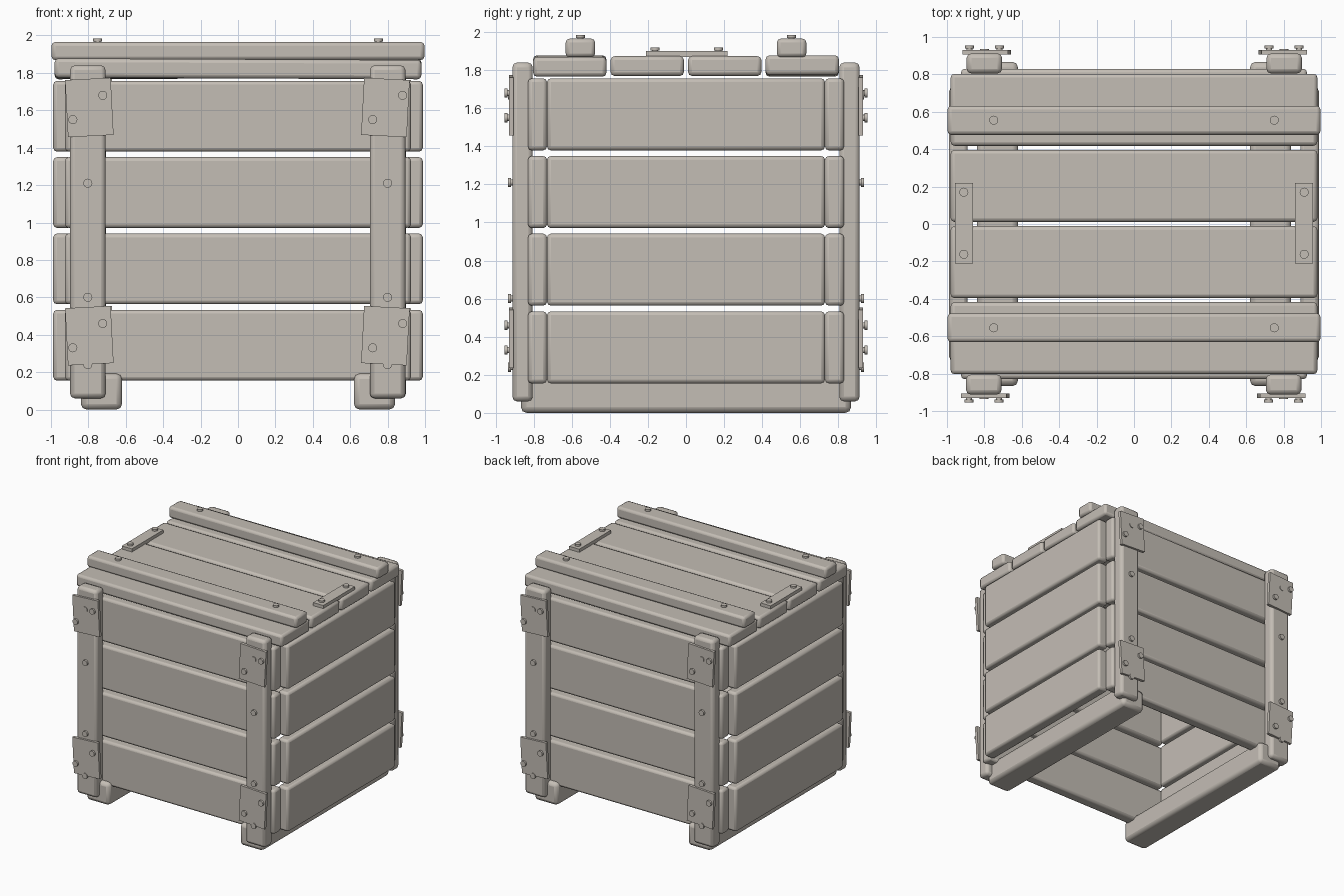
import bpy
from math import radians, pi
from mathutils import Matrix

if "Cube" in bpy.data.objects:
    bpy.data.objects.remove(bpy.data.objects["Cube"], do_unlink=True)

# One colour for the whole crate
wood = bpy.data.materials.new("pale_grey_wood")
wood.use_nodes = True
COLOUR = (0.55, 0.51, 0.46, 1)
wood.diffuse_color = COLOUR
wood.node_tree.nodes["Principled BSDF"].inputs["Base Color"].default_value = COLOUR


def finish(name):
    ob = bpy.context.object
    ob.name = name
    ob.data.materials.append(wood)
    return ob


def block(name, x, y, z, bevel=0.02, tilt=0.0):
    """Rounded box from three (low, high) spans, tilted about its y axis."""
    spans = (x, y, z)
    bpy.ops.mesh.primitive_cube_add(size=1, location=[(a + b) / 2 for a, b in spans])
    ob = finish(name)
    ob.data.transform(Matrix.Diagonal([b - a for a, b in spans] + [1]))
    ob.rotation_euler.y = radians(tilt)
    if bevel:
        mod = ob.modifiers.new("rounded_edges", "BEVEL")
        mod.width = bevel
        mod.segments = 2
        bpy.ops.object.shade_smooth_by_angle(angle=radians(35))
    return ob


def bolt(name, base, rotation=(0, 0, 0), height=0.024):
    """Short stem with a wider head, pointing along local +z from its base."""
    turn = Matrix.Translation(base)
    for axis, angle in zip("XYZ", rotation):
        turn = turn @ Matrix.Rotation(angle, 4, axis)
    parts = (("stem", 0.016, -0.02, height - 0.01), ("head", 0.024, height - 0.016, height))
    for part, radius, low, high in parts:
        bpy.ops.mesh.primitive_cylinder_add(vertices=16, radius=radius, depth=high - low)
        ob = finish(f"{name}_{part}")
        ob.matrix_world = turn @ Matrix.Translation((0, 0, (low + high) / 2))
        bpy.ops.object.shade_smooth_by_angle(angle=radians(35))


def sided(sign, low, high):
    return tuple(sorted((sign * low, sign * high)))


# Wall planks: four rows on every side, open at the bottom
for row in range(4):
    z0 = 0.155 + row * 0.408
    z = (z0, z0 + 0.378)
    for s, front, side in ((-1, "front", "right"), (1, "back", "left")):
        block(f"{front}_plank_{row}", (-0.925, 0.925), sided(s, 0.73, 0.83), z)
        block(f"{side}_plank_{row}", sided(s, 0.89, 0.988), (-0.73, 0.73), z)

# Skids under the crate
for s, side in ((-1, "right"), (1, "left")):
    block(f"{side}_skid", sided(s, 0.62, 0.84), (-0.867, 0.867), (0, 0.192), 0.03)

# Corner posts with crooked brackets and bolts, front and back
for s, end in ((-1, "front"), (1, "back")):
    facing = (pi / 2, 0, 0) if s < 0 else (-pi / 2, 0, 0)
    for x in (-0.803, 0.8):
        name = f"{end}_{'right' if x < 0 else 'left'}"
        px = -s * x
        block(f"{name}_post", (px - 0.095, px + 0.095), sided(s, 0.805, 0.912),
              (0.06, 1.84), 0.025)
        for z in (0.24, 0.6, 1.21, 1.67):
            bolt(f"{name}_post_bolt", (px, s * 0.912, z), facing)
        for zc, level in ((0.395, "lower"), (1.615, "upper")):
            cx = px - s * (0.008 if x < 0 else -0.012)
            lean = (-3 if x < 0 else 3) * -s
            block(f"{name}_{level}_bracket", (cx - 0.122, cx + 0.122),
                  sided(s, 0.905, 0.93), (zc - 0.153, zc + 0.153), 0, lean)
            for dx, dz in ((0.08, 0.065), (-0.08, -0.065)):
                bolt(f"{name}_{level}_bracket_bolt",
                     (px - s * dx, s * 0.93, zc + dz), facing)

# Lid planks, slightly uneven
for i, tilt in enumerate((0.25, 0, 0, -0.25)):
    y0 = -0.803 + i * 0.407
    block(f"lid_plank_{i}", (-0.98, 0.98), (y0, y0 + 0.385), (1.77, 1.873), 0.02, tilt)

# Lid battens and end plates, bolted down
for s, end, side in ((-1, "front", "right"), (1, "back", "left")):
    block(f"{end}_lid_batten", (-0.997, 0.997), sided(s, 0.477, 0.632), (1.868, 1.965))
    for x in (-0.75, 0.75):
        bolt(f"{end}_batten_bolt", (x, s * 0.555, 1.965), height=0.02)
    block(f"{side}_lid_plate", sided(s, 0.862, 0.958), (-0.21, 0.218), (1.868, 1.9), 0)
    for y in (-0.162, 0.17):
        bolt(f"{side}_lid_plate_bolt", (s * 0.91, y, 1.9), height=0.02)
